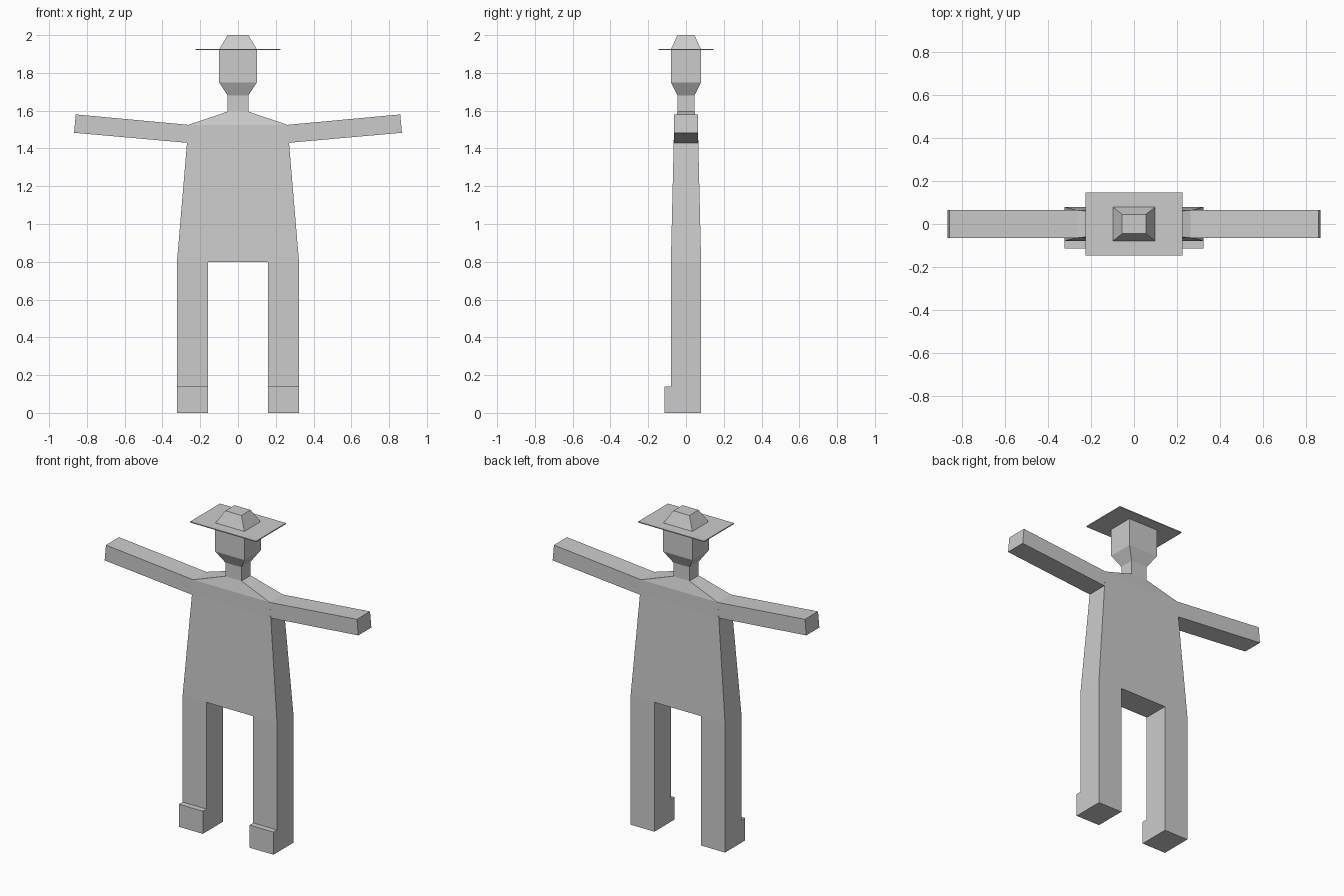
import bpy
import bmesh

cube = bpy.data.objects.get("Cube")
if cube:
    bpy.data.objects.remove(cube, do_unlink=True)

grey = bpy.data.materials.new("plain grey")
grey.use_nodes = True
grey.diffuse_color = (0.6, 0.6, 0.6, 1)
grey.node_tree.nodes["Principled BSDF"].inputs["Base Color"].default_value = grey.diffuse_color


def finish(name, bm, mirror=False):
    bmesh.ops.recalc_face_normals(bm, faces=bm.faces)
    mesh = bpy.data.meshes.new(name)
    bm.to_mesh(mesh)
    bm.free()
    mesh.materials.append(grey)
    obj = bpy.data.objects.new(name, mesh)
    bpy.context.collection.objects.link(obj)
    if mirror:
        obj.modifiers.new("mirror", "MIRROR").use_axis[0] = True
    return obj


def bridge(name, rings, mirror=False):
    """Join matching rings of points with side faces and close both ends."""
    bm = bmesh.new()
    loops = [[bm.verts.new(p) for p in ring] for ring in rings]
    for a, b in zip(loops, loops[1:]):
        for i in range(len(a)):
            j = (i + 1) % len(a)
            bm.faces.new((a[i], a[j], b[j], b[i]))
    bm.faces.new(loops[0])
    bm.faces.new(loops[-1])
    return finish(name, bm, mirror)


def stack(name, sections):
    """Loft rectangles given as (height, half width, half depth)."""
    corners = ((-1, -1), (1, -1), (1, 1), (-1, 1))
    return bridge(name, [[(sx * w, sy * d, z) for sx, sy in corners]
                         for z, w, d in sections])


# Torso: tapers upward, then slopes over the shoulders to the neck
stack("torso", [(0.8, 0.323, 0.08), (1.43, 0.27, 0.065),
                (1.525, 0.262, 0.064), (1.595, 0.055, 0.045)])

# Neck and head
stack("neck_and_head", [(1.595, 0.055, 0.045), (1.68, 0.055, 0.045),
                        (1.75, 0.1, 0.08), (1.92, 0.1, 0.08)])

# Hat
stack("hat_brim", [(1.92, 0.226, 0.146), (1.926, 0.226, 0.146)])
stack("hat_crown", [(1.924, 0.1, 0.08), (2.0, 0.055, 0.045)])

# Legs with toes: side profile extruded across the width
leg = [(-0.115, 0), (0.08, 0), (0.08, 0.8), (-0.08, 0.8), (-0.08, 0.14), (-0.115, 0.14)]
bridge("legs", [[(x, y, z) for y, z in leg] for x in (0.16, 0.323)], mirror=True)

# Arms: front profile extruded through the depth
arm = [(0.27, 1.43), (0.868, 1.483), (0.859, 1.58), (0.262, 1.525)]
bridge("arms", [[(x, y, z) for x, z in arm] for y in (-0.064, 0.064)], mirror=True)
